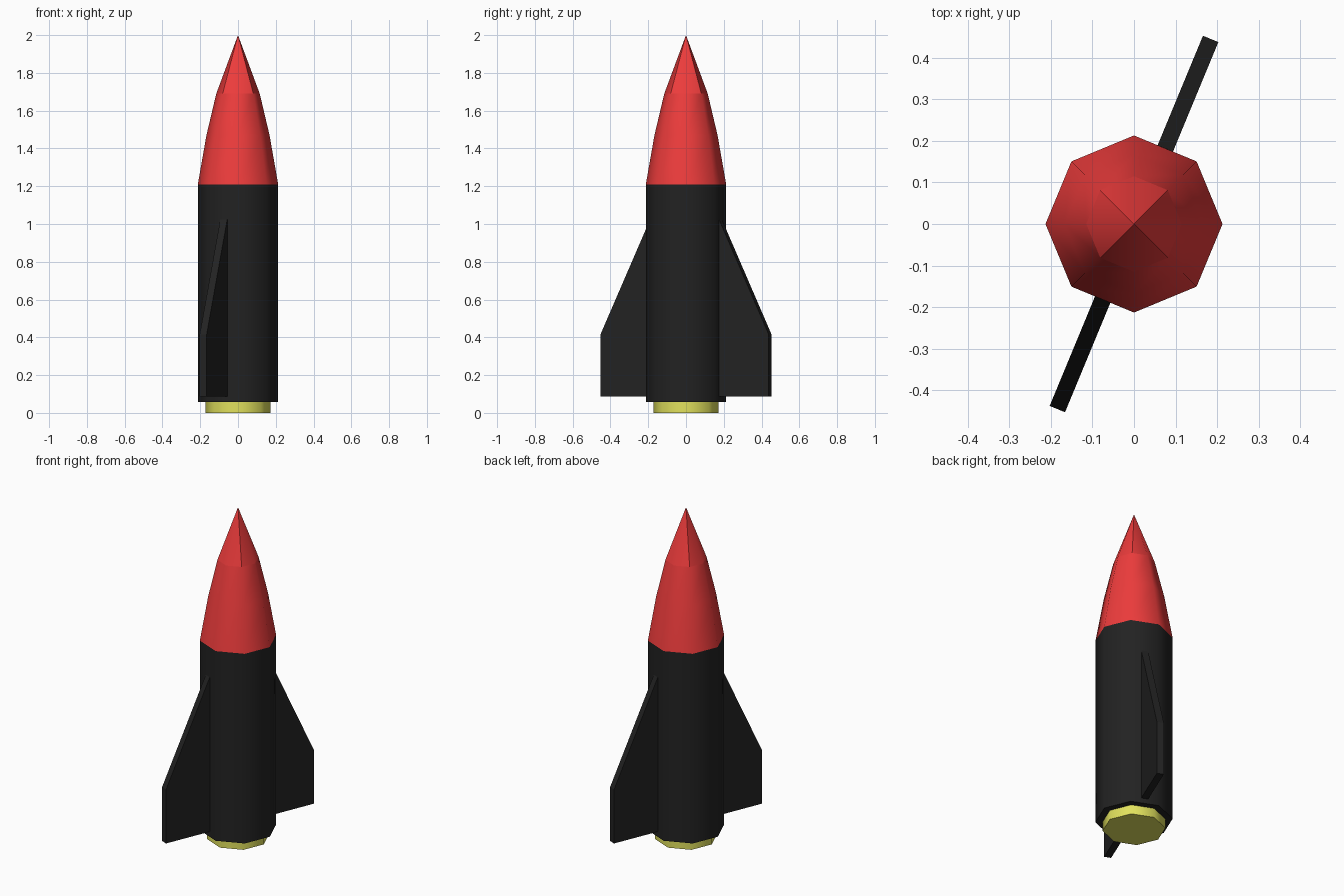
import bpy, bmesh, math

if "Cube" in bpy.data.objects:
    bpy.data.objects.remove(bpy.data.objects["Cube"])

SIDES = 8


def material(name, rgb):
    m = bpy.data.materials.new(name)
    m.diffuse_color = (*rgb, 1)
    m.use_nodes = True
    m.node_tree.nodes["Principled BSDF"].inputs["Base Color"].default_value = m.diffuse_color
    return m


def make_object(name, bm, mat):
    bmesh.ops.recalc_face_normals(bm, faces=bm.faces)
    mesh = bpy.data.meshes.new(name)
    bm.to_mesh(mesh)
    bm.free()
    mesh.materials.append(mat)
    obj = bpy.data.objects.new(name, mesh)
    bpy.context.collection.objects.link(obj)
    return obj


def lathe(name, profile, mat, tip=None):
    """Eight-sided turned shape from (radius, z) rings, closed by caps or a tip."""
    bm = bmesh.new()
    rings = [[bm.verts.new((r * math.cos(math.tau * i / SIDES),
                            r * math.sin(math.tau * i / SIDES), z))
              for i in range(SIDES)] for r, z in profile]
    for a, b in zip(rings, rings[1:]):
        for i in range(SIDES):
            j = (i + 1) % SIDES
            bm.faces.new((a[i], a[j], b[j], b[i])).smooth = True
    caps = [bm.faces.new(rings[0])]
    if tip is None:
        caps.append(bm.faces.new(rings[-1]))
    else:
        apex = bm.verts.new((0, 0, tip))
        last = rings[-1]
        for i in range(SIDES):
            bm.faces.new((last[i], last[(i + 1) % SIDES], apex)).smooth = True
        # four crisp ridges on the diagonals, and a crisp ring below the tip
        for e in apex.link_edges:
            v = e.other_vert(apex)
            e.smooth = abs(v.co.x * v.co.y) < 1e-5
        for i in range(SIDES):
            bm.edges.get((last[i], last[(i + 1) % SIDES])).smooth = False
    for cap in caps:
        for e in cap.edges:
            e.smooth = False
    return make_object(name, bm, mat)


def fin(name, angle, mat):
    """Flat swept plate standing on one face of the body."""
    outline = [(0.17, 0.088), (0.482, 0.088), (0.482, 0.415), (0.197, 1.025), (0.17, 1.025)]
    c, s = math.cos(angle), math.sin(angle)
    bm = bmesh.new()
    sides = [[bm.verts.new((r * c - t * s, r * s + t * c, z)) for r, z in outline]
             for t in (-0.02, 0.02)]
    bm.faces.new(sides[0])
    bm.faces.new(sides[1])
    n = len(outline)
    for i in range(n):
        j = (i + 1) % n
        bm.faces.new((sides[0][i], sides[0][j], sides[1][j], sides[1][i]))
    return make_object(name, bm, mat)


black = material("black", (0.016, 0.016, 0.016))
red = material("red", (0.85, 0.045, 0.045))
yellow = material("yellow", (0.75, 0.75, 0.11))

# exhaust nozzle, body and nose cone
lathe("nozzle", [(0.173, 0.0), (0.173, 0.06)], yellow)
lathe("body", [(0.213, 0.057), (0.213, 1.208)], black)
lathe("nose_cone", [(0.213, 1.208), (0.167, 1.47), (0.115, 1.69)], red, tip=2.0)

# two opposite fins
for k, label in enumerate(("fin_back", "fin_front")):
    fin(label, math.radians(67.5 + 180 * k), black)
